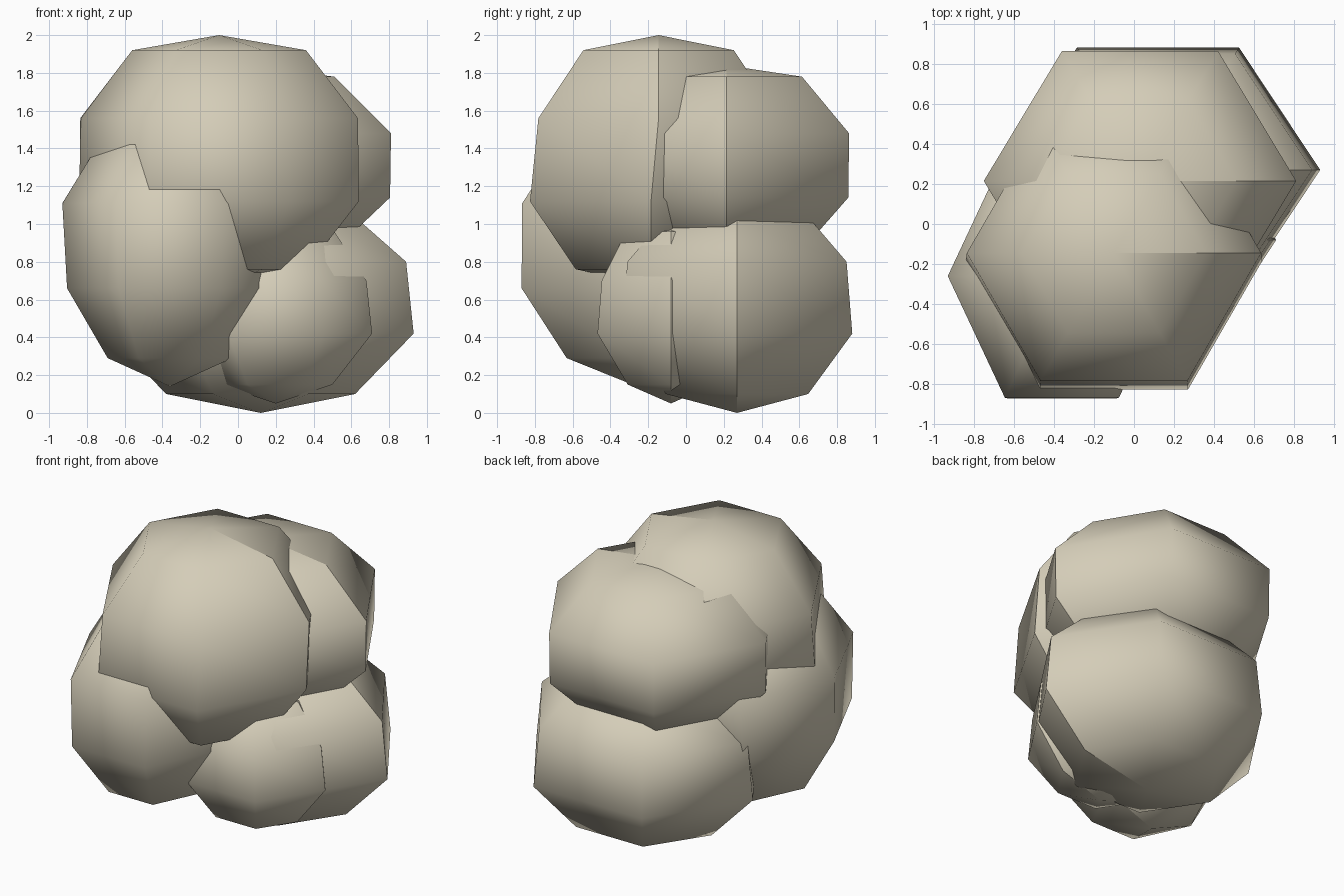
import bpy, math

if "Cube" in bpy.data.objects:
    bpy.data.objects.remove(bpy.data.objects["Cube"])

SIDES = 6
stone = bpy.data.materials.new("pale_beige")
stone.diffuse_color = (0.66, 0.61, 0.48, 1)
stone.use_nodes = True
stone.node_tree.nodes["Principled BSDF"].inputs["Base Color"].default_value = stone.diffuse_color


def blob(name, cx, cy, ratio, top, bottom, rings):
    """Six-sided smooth lump; rings are (z, x radius, y shift), open seam on +x."""
    verts, faces = [], []
    n = SIDES + 1
    for z, r, dy in rings:
        for i in range(n):
            a = 2 * math.pi * i / SIDES
            verts.append((cx + r * math.cos(a), cy + dy + r * ratio * math.sin(a), z))
    for k in range(len(rings) - 1):
        for i in range(SIDES):
            a, b = k * n + i, (k + 1) * n + i
            faces.append((a, b, b + 1, a + 1))
    t, b0 = len(verts), (len(rings) - 1) * n
    verts += [(cx, cy, top), (cx, cy, bottom)]
    for i in range(SIDES):
        faces.append((t, i, i + 1))
        faces.append((t + 1, b0 + i + 1, b0 + i))
    me = bpy.data.meshes.new(name)
    me.from_pydata(verts, [], faces)
    me.materials.append(stone)
    me.shade_smooth()
    ob = bpy.data.objects.new(name, me)
    bpy.context.collection.objects.link(ob)
    return ob


# Upper front lump
blob("upper_front_lump", -0.10, -0.145, 1.0, 2.0, 0.67,
     [(1.92, 0.46, 0), (1.56, 0.735, 0), (1.12, 0.74, -0.04), (0.76, 0.46, -0.04)])
# Upper back lump
blob("upper_back_lump", 0.03, 0.215, 0.96, 1.84, 0.76,
     [(1.78, 0.48, 0), (1.48, 0.78, 0), (1.14, 0.775, 0), (0.86, 0.48, 0)])
# Left front lump
blob("left_front_lump", -0.36, -0.26, 1.23, 1.52, 0.14,
     [(1.42, 0.38, 0), (1.11, 0.57, 0), (0.66, 0.545, -0.03), (0.29, 0.33, -0.02)])
# Lower back lump
blob("lower_back_lump", 0.12, 0.27, 0.87, 1.07, 0.0,
     [(1.02, 0.52, 0), (0.80, 0.77, 0), (0.42, 0.81, 0), (0.10, 0.50, 0)])
# Lower front lump
blob("lower_front_lump", 0.20, -0.08, 0.88, 1.01, 0.05,
     [(0.96, 0.31, 0), (0.70, 0.48, 0), (0.42, 0.51, 0), (0.15, 0.30, 0)])
